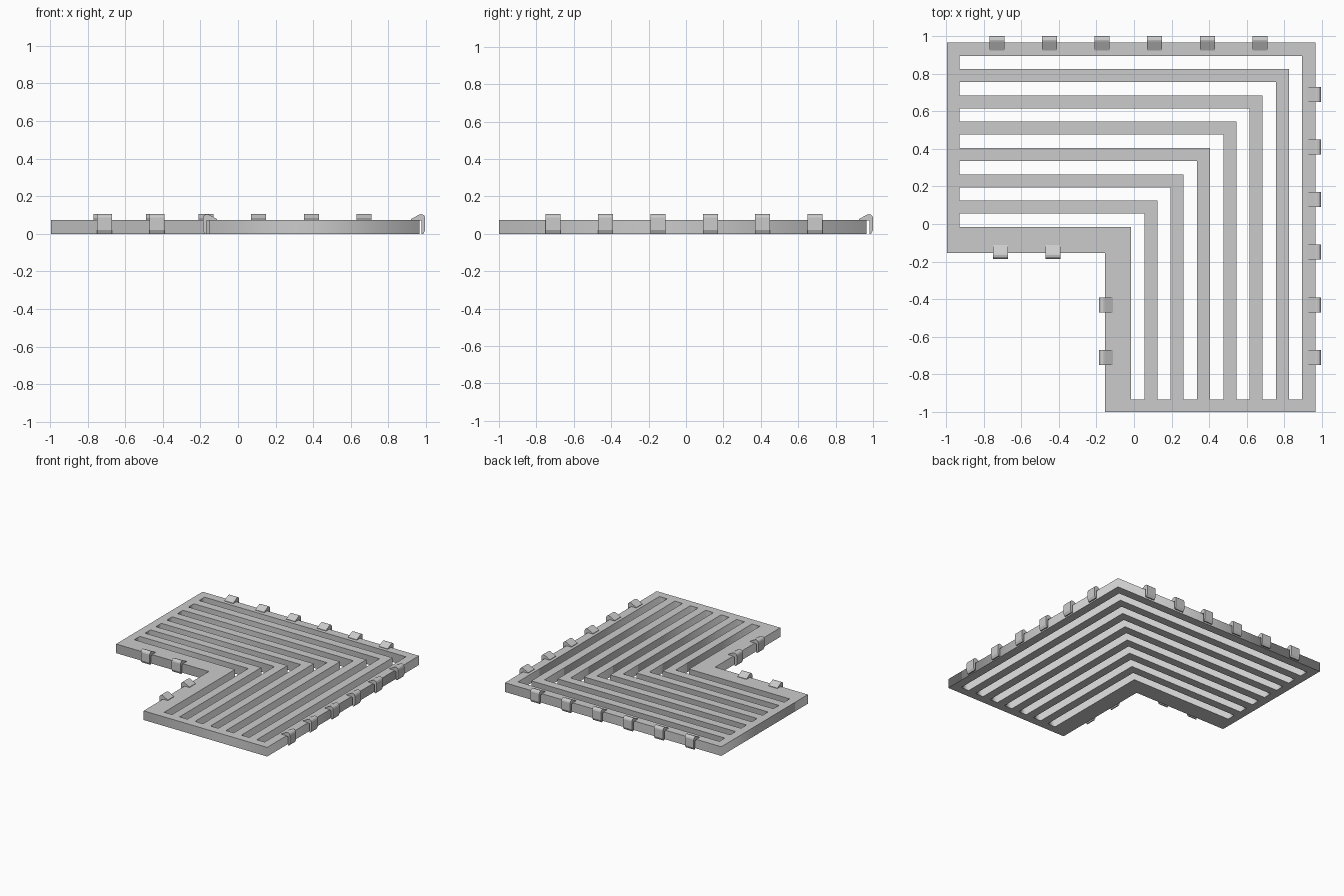
import bpy, math
from mathutils import Matrix

if "Cube" in bpy.data.objects:
    bpy.data.objects.remove(bpy.data.objects["Cube"])

T = 0.075                      # plate thickness
X0, Y0, EDGE, INNER = -0.996, -1.0, 0.965, -0.155


def ell(x0, y0, inner, outer):
    """Outline of an L-shaped band whose arms run to x0 and y0."""
    return [(x0, inner), (inner, inner), (inner, y0),
            (outer, y0), (outer, outer), (x0, outer)]


# L-shaped plate with seven nested L-shaped slots
curve = bpy.data.curves.new("slotted_plate", 'CURVE')
curve.dimensions = '2D'
curve.fill_mode = 'BOTH'
curve.extrude = T / 2
outlines = [ell(X0, Y0, INNER, EDGE)]
for k in range(7):
    s = -0.016 + 0.14 * k
    outlines.append(ell(X0 + 0.067, Y0 + 0.067, s, s + 0.071))
for pts in outlines:
    sp = curve.splines.new('POLY')
    sp.points.add(len(pts) - 1)
    for p, (x, y) in zip(sp.points, pts):
        p.co = (x, y, 0, 1)
    sp.use_cyclic_u = True
plate = bpy.data.objects.new("slotted_plate", curve)
bpy.context.collection.objects.link(plate)
plate.location.z = T / 2
bpy.context.view_layer.objects.active = plate
plate.select_set(True)
bpy.ops.object.convert(target='MESH')

# Clip profile: u is the distance outward from the plate edge, then z
PROFILE = [(0.013, 0), (0.022, 0), (0.032, 0.02), (0.032, 0.086),
           (0.028, 0.096), (0.02, 0.103), (0.01, 0.105), (0.002, 0.103),
           (-0.044, 0.079), (-0.044, 0.074), (0.013, 0.07)]
n = len(PROFILE)
W = 0.04
verts = [(u, side, z) for side in (-W, W) for u, z in PROFILE]
faces = [tuple(range(n)), tuple(reversed(range(n, 2 * n)))]
faces += [(i, i + n, (i + 1) % n + n, (i + 1) % n) for i in range(n)]
clip_mesh = bpy.data.meshes.new("edge_clip")
clip_mesh.from_pydata(verts, [], faces)


def clip(name, x, y, angle):
    ob = bpy.data.objects.new(name, clip_mesh)
    bpy.context.collection.objects.link(ob)
    ob.matrix_world = Matrix.Translation((x, y, 0)) @ Matrix.Rotation(math.radians(angle), 4, 'Z')


# Clips along the two outer edges
for i in range(6):
    clip("back_clip", -0.73 + 0.28 * i, EDGE + 0.003, 90)
    clip("right_clip", EDGE - 0.001, 0.69 - 0.28 * i, 0)
# Clips along the two inner edges
for c in (-0.71, -0.43):
    clip("inner_front_clip", c, INNER, -90)
    clip("inner_left_clip", INNER, c, 180)

# Outward normals on the clips
import bmesh
bm = bmesh.new()
bm.from_mesh(clip_mesh)
bmesh.ops.recalc_face_normals(bm, faces=bm.faces)
bm.to_mesh(clip_mesh)
bm.free()
